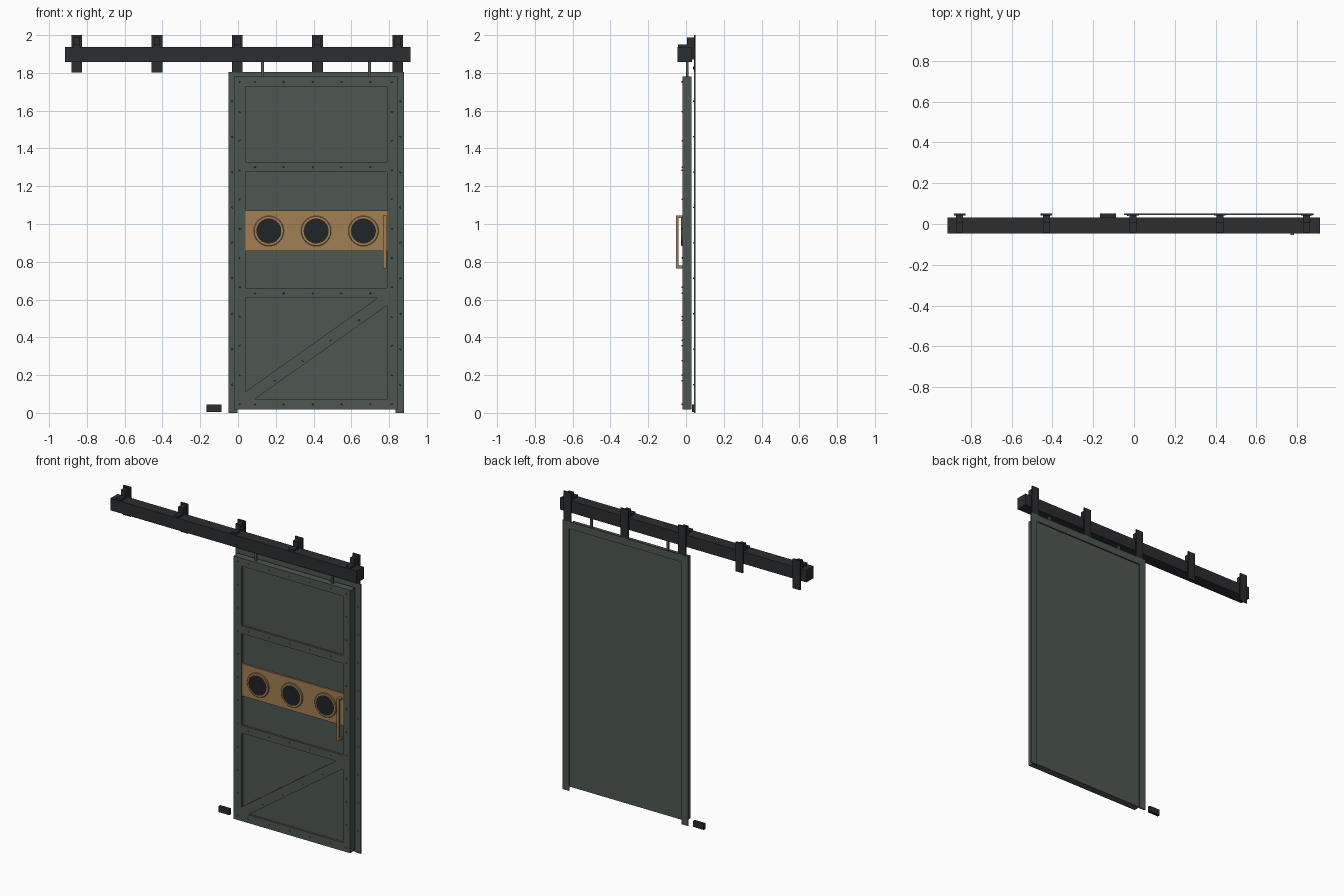
import bpy
import bmesh
import math
from mathutils import Matrix, Vector

cube = bpy.data.objects.get("Cube")
if cube:
    bpy.data.objects.remove(cube, do_unlink=True)


def material(name, rgb, metallic=0.0, roughness=0.6):
    mat = bpy.data.materials.new(name)
    mat.use_nodes = True
    mat.diffuse_color = (*rgb, 1)
    shader = next(n for n in mat.node_tree.nodes if n.type == 'BSDF_PRINCIPLED')
    shader.inputs["Base Color"].default_value = (*rgb, 1)
    shader.inputs["Metallic"].default_value = metallic
    shader.inputs["Roughness"].default_value = roughness
    return mat


GREEN = material("green_paint", (0.075, 0.095, 0.082))
IRON = material("dark_iron", (0.025, 0.026, 0.028))
BRASS = material("brass", (0.36, 0.21, 0.085))
GLASS = material("dark_glass", (0.014, 0.018, 0.021))


def finish(name, bm, mat, smooth=False):
    bmesh.ops.recalc_face_normals(bm, faces=bm.faces)
    for face in bm.faces:
        face.smooth = smooth and len(face.verts) == 4 and abs(face.normal.y) < 0.9
    mesh = bpy.data.meshes.new(name)
    bm.to_mesh(mesh)
    bm.free()
    mesh.materials.append(mat)
    obj = bpy.data.objects.new(name, mesh)
    bpy.context.collection.objects.link(obj)
    return obj


def add_box(bm, x, y, z):
    size = Matrix.Diagonal((x[1] - x[0], y[1] - y[0], z[1] - z[0], 1))
    centre = Vector((sum(x) / 2, sum(y) / 2, sum(z) / 2))
    bmesh.ops.create_cube(bm, size=1, matrix=Matrix.Translation(centre) @ size)


def box(name, x, y, z, mat):
    bm = bmesh.new()
    add_box(bm, x, y, z)
    return finish(name, bm, mat)


def prism(name, outline, y, mat):
    """Extrude an x-z outline along y."""
    bm = bmesh.new()
    face = bm.faces.new([bm.verts.new((px, y[0], pz)) for px, pz in outline])
    grown = bmesh.ops.extrude_face_region(bm, geom=[face])
    verts = [g for g in grown["geom"] if isinstance(g, bmesh.types.BMVert)]
    bmesh.ops.translate(bm, verts=verts, vec=(0, y[1] - y[0], 0))
    return finish(name, bm, mat)


def add_disc(bm, x, y, z, radius, depth, sides, tip=1.0):
    """Short cylinder facing the front; tip scales its front end."""
    turn = Matrix.Translation((x, y, z)) @ Matrix.Rotation(math.pi / 2, 4, 'X')
    bmesh.ops.create_cone(bm, cap_ends=True, segments=sides, radius1=radius,
                          radius2=radius * tip, depth=depth, matrix=turn)


def rivets(name, points, y, mat):
    bm = bmesh.new()
    for x, z in points:
        add_disc(bm, x, y, z, 0.005, 0.006, 8, 0.6)
    return finish(name, bm, mat)


def spread(a, b, count):
    return [a + (b - a) * i / (count - 1) for i in range(count)]


# Door slab and raised front framing
LEFT, RIGHT, IN_L, IN_R = -0.02, 0.845, 0.04, 0.79
FRONT = (-0.018, -0.005)
box("door_slab", (LEFT, RIGHT), (-0.005, 0.03), (0.018, 1.78), GREEN)
box("right_stile", (LEFT, IN_L), FRONT, (0.018, 1.78), GREEN)
box("left_stile", (IN_R, RIGHT), FRONT, (0.018, 1.78), GREEN)
rails = {"bottom": (0.018, 0.074), "lower": (0.608, 0.66),
         "upper": (1.275, 1.328), "top": (1.727, 1.78)}
for label, span in rails.items():
    box(label + "_rail", (IN_L, IN_R), FRONT, span, GREEN)
prism("diagonal_brace",
      [(IN_L, 0.074), (0.09, 0.074), (IN_R, 0.569), (IN_R, 0.608),
       (0.738, 0.608), (IN_L, 0.113)], FRONT, GREEN)

# Rivets on the framing
points = [(x, sum(span) / 2) for span in rails.values() for x in spread(0.09, 0.7, 5)]
points += [(x, z) for x in (0.01, 0.815) for z in spread(0.045, 1.75, 12)]
points += [(x, 0.17 + (x - 0.195) * 0.72) for x in spread(0.195, 0.64, 4)]
rivets("frame_rivets", points, -0.02, GREEN)

# Door casing behind the slab
CASING = (0.043, 0.051)
box("right_casing", (-0.05, -0.003), CASING, (0, 1.805), GREEN)
box("left_casing", (0.833, 0.88), CASING, (0, 1.805), GREEN)
box("top_casing", (-0.003, 0.833), CASING, (1.757, 1.805), GREEN)
rivets("casing_rivets", [(x, z) for x in (-0.03, 0.86) for z in spread(0.15, 1.65, 9)],
       0.041, GREEN)

# Brass window plate with three portholes
box("window_plate", (IN_L, IN_R), (-0.015, -0.005), (0.857, 1.072), BRASS)
for i, x in enumerate(spread(0.163, 0.664, 3)):
    bm = bmesh.new()
    profile = [(0.066, -0.012), (0.08, -0.012), (0.08, -0.023),
               (0.077, -0.026), (0.066, -0.026)]
    verts = [bm.verts.new((x + r, y, 0.963)) for r, y in profile]
    edges = [bm.edges.new((v, verts[(k + 1) % len(verts)])) for k, v in enumerate(verts)]
    bmesh.ops.spin(bm, geom=verts + edges, cent=(x, 0, 0.963), axis=(0, 1, 0),
                   angle=math.tau, steps=32, use_duplicate=False)
    bmesh.ops.remove_doubles(bm, verts=bm.verts, dist=0.0001)
    ring = finish(f"porthole_ring_{i + 1}", bm, BRASS)
    bm = bmesh.new()
    add_disc(bm, x, -0.018, 0.963, 0.067, 0.01, 32)
    pane = finish(f"porthole_glass_{i + 1}", bm, GLASS)
    for obj in (ring, pane):
        bpy.ops.object.select_all(action='DESELECT')
        obj.select_set(True)
        bpy.context.view_layer.objects.active = obj
        bpy.ops.object.shade_smooth_by_angle(angle=math.radians(30))

# Pull handle: a grip on two arms
bm = bmesh.new()
add_box(bm, (0.768, 0.785), (-0.053, -0.039), (0.765, 1.046))
for z in (0.765, 1.032):
    add_box(bm, (0.768, 0.785), (-0.039, -0.012), (z, z + 0.014))
finish("pull_handle", bm, BRASS)

# Overhead track and the rods carrying the door
box("overhead_track", (-0.915, 0.912), (-0.046, 0.031), (1.857, 1.937), IRON)
for side, x in (("right", 0.13), ("left", 0.697)):
    box(side + "_hanger_rod", (x - 0.008, x + 0.008), (0.0, 0.012), (1.77, 1.865), GREEN)

# Wall brackets: back plate, arm over the track, upright block and bolts
for i, x in enumerate(spread(-0.854, 0.846, 5)):
    bm = bmesh.new()
    add_box(bm, (x - 0.028, x + 0.028), (0.042, 0.051), (1.803, 2.0))
    add_box(bm, (x - 0.017, x + 0.017), (-0.042, 0.042), (1.937, 1.95))
    add_box(bm, (x - 0.017, x + 0.017), (0.004, 0.042), (1.95, 1.988))
    add_box(bm, (x - 0.017, x + 0.017), (0.031, 0.042), (1.87, 1.937))
    add_disc(bm, x, 0.04, 1.825, 0.008, 0.006, 6)
    finish(f"wall_bracket_{i + 1}", bm, IRON)

# Floor guide beside the door
box("floor_guide", (-0.167, -0.087), (0.031, 0.051), (0.005, 0.044), IRON)
